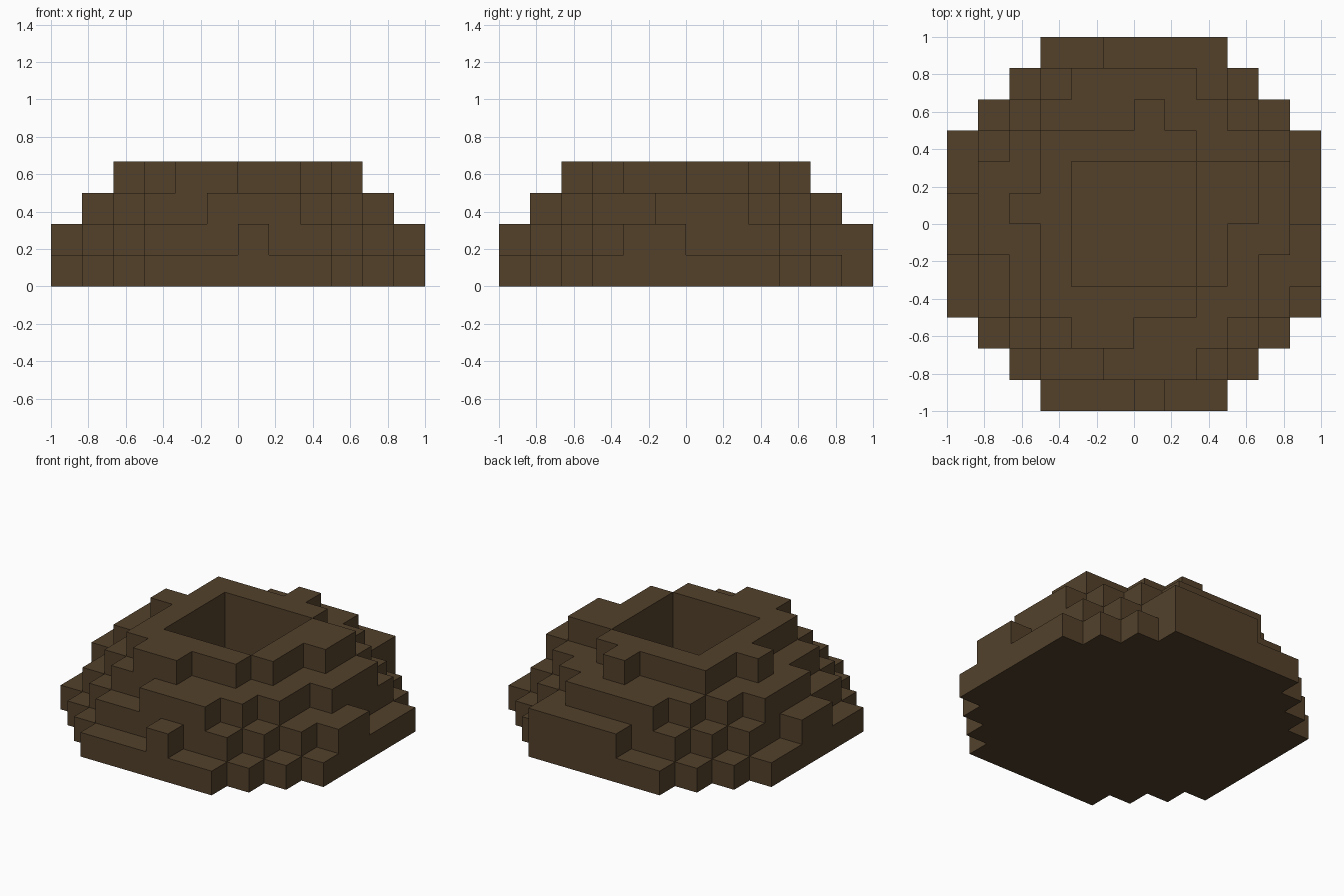
import bpy
import bmesh
from mathutils import Vector

# Remove the default cube
cube = bpy.data.objects.get("Cube")
if cube:
    bpy.data.objects.remove(cube, do_unlink=True)

UNIT = 1 / 6  # size of one block; the grid is 12 x 12 blocks centred on the origin

# Flat brown colour
brown = bpy.data.materials.new("dark_brown")
brown.use_nodes = True
colour = (0.087, 0.053, 0.024, 1)
brown.diffuse_color = colour
shader = next(n for n in brown.node_tree.nodes if n.type == 'BSDF_PRINCIPLED')
shader.inputs["Base Color"].default_value = colour


def rect(x0, x1, y0, y1):
    """Block columns covering a rectangle, in block units."""
    return {(x, y) for x in range(x0, x1) for y in range(y0, y1)}


def stepped_disc(radius, flat):
    """Square of blocks whose corners are cut in single-block steps."""
    return {(x, y) for x, y in rect(-radius, radius, -radius, radius)
            if max(x + 1, -x) + max(y + 1, -y) <= radius + flat}


# Stacked layers, each a stepped disc with blocks jutting out on the four sides
hollow = rect(-2, 2, -2, 2)
base = stepped_disc(6, 3)
lower = (stepped_disc(5, 3)
         | rect(0, 1, -6, -5) | rect(5, 6, -2, 0)
         | rect(-1, 3, 5, 6) | rect(-6, -5, -1, 1)) - hollow
upper = (stepped_disc(4, 3)
         | rect(-1, 2, -5, -4) | rect(4, 5, -1, 2)
         | rect(-2, 2, 4, 5) | rect(-5, -4, -1, 2)) - hollow
rim = ((rect(-3, 3, -3, 3) - rect(2, 3, 2, 3) - rect(2, 3, -3, -2))
       | rect(-2, 0, -4, -3) | rect(3, 4, 0, 2)
       | rect(0, 1, 3, 4) | rect(-4, -3, 0, 1)) - hollow

blocks = {(x, y, z) for z, layer in enumerate((base, lower, upper, rim))
          for x, y in layer}

# Skin the blocks with exposed faces only
bm = bmesh.new()
for block in blocks:
    centre = Vector(block) + Vector((0.5, 0.5, 0.5))
    for axis in range(3):
        for sign in (-1, 1):
            normal = Vector((0, 0, 0))
            normal[axis] = sign
            if tuple(int(a + b) for a, b in zip(block, normal)) in blocks:
                continue
            u = Vector((0, 0, 0))
            u[(axis + 1) % 3] = 0.5
            v = normal.cross(u)
            middle = centre + normal / 2
            corners = (middle - u - v, middle + u - v, middle + u + v, middle - u + v)
            bm.faces.new([bm.verts.new(c * UNIT) for c in corners])
bmesh.ops.remove_doubles(bm, verts=bm.verts[:], dist=0.001)

# Stepped hollow mound
mesh = bpy.data.meshes.new("stepped_mound")
bm.to_mesh(mesh)
bm.free()
mesh.materials.append(brown)
mound = bpy.data.objects.new("stepped_mound", mesh)
bpy.context.collection.objects.link(mound)
